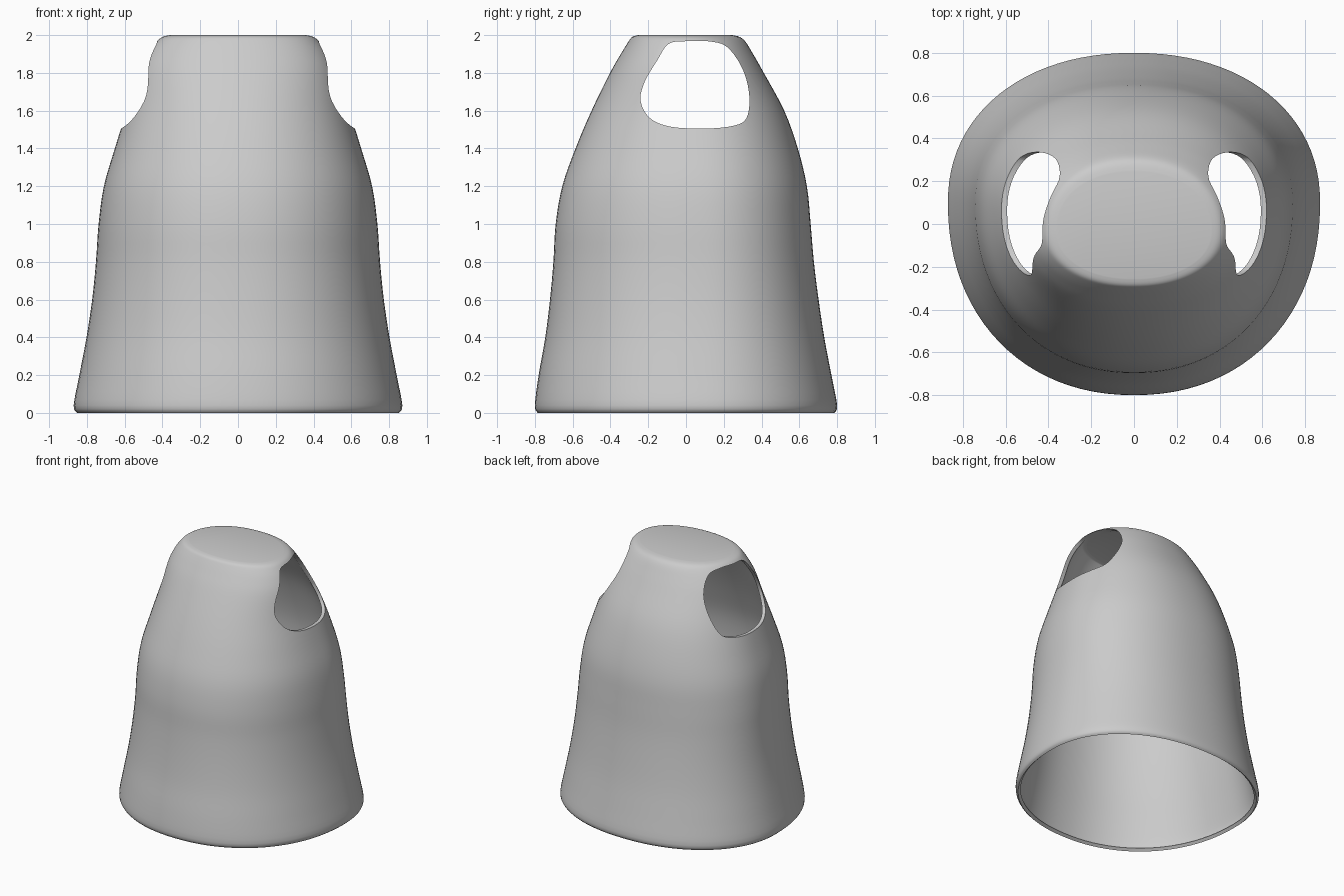
import bpy, bmesh, math

if "Cube" in bpy.data.objects:
    bpy.data.objects.remove(bpy.data.objects["Cube"])

N = 96          # points around each ring
EXP = 2.15      # roundness of the cross-section

# Ring table: height, half width, front y, back y, y of the widest point
RINGS = [
    (0.00, .852, -.785, .785, .10), (0.04, .870, -.800, .800, .10),
    (0.20, .840, -.780, .770, .10), (0.40, .802, -.745, .732, .10),
    (0.60, .772, -.720, .702, .10), (0.80, .752, -.702, .677, .10),
    (1.00, .738, -.690, .660, .09), (1.20, .710, -.655, .640, .08),
    (1.40, .652, -.585, .592, .07), (1.60, .590, -.500, .520, .05),
    (1.80, .530, -.402, .412, .00), (1.90, .480, -.345, .355, -.02),
    (1.965, .430, -.305, .315, -.03), (1.99, .400, -.285, .285, -.03),
    (2.00, .360, -.255, .245, -.03),
]


def spline(p0, p1, p2, p3, t):
    return [0.5 * (2 * b + (c - a) * t + (2 * a - 5 * b + 4 * c - d) * t * t
                   + (3 * b - a - 3 * c + d) * t ** 3)
            for a, b, c, d in zip(p0, p1, p2, p3)]


def smooth_points(pts, steps, closed):
    out, n = [], len(pts)
    for i in range(n if closed else n - 1):
        q = [pts[k % n] if closed else pts[min(max(k, 0), n - 1)]
             for k in (i - 1, i, i + 1, i + 2)]
        out += [spline(*q, s / steps) for s in range(steps)]
    return out if closed else out + [pts[-1]]


def ring_point(z, a, front, back, cy, ang):
    c, s = math.cos(ang), math.sin(ang)
    b = (back - cy) if s > 0 else (cy - front)
    e = 2 / EXP
    return (a * math.copysign(abs(c) ** e, c),
            cy + b * math.copysign(abs(s) ** e, s), min(z, 2.0))


def make_object(name, bm):
    bmesh.ops.recalc_face_normals(bm, faces=bm.faces)
    me = bpy.data.meshes.new(name)
    bm.to_mesh(me)
    bm.free()
    ob = bpy.data.objects.new(name, me)
    bpy.context.collection.objects.link(ob)
    return ob


# Bell-shaped shell, closed at the top and open at the bottom
bm = bmesh.new()
rows = []
for r in smooth_points(RINGS, 4, False):
    rows.append([bm.verts.new(ring_point(*r, 2 * math.pi * i / N)) for i in range(N)])
for lo, hi in zip(rows, rows[1:]):
    for i in range(N):
        j = (i + 1) % N
        bm.faces.new((lo[i], lo[j], hi[j], hi[i]))
bm.faces.new(rows[-1])
shell = make_object("bell_shell", bm)
# the open sheet needs outward normals for the wall to grow inward
if shell.data.polygons[-1].normal.z < 0:
    shell.data.flip_normals()

wall = shell.modifiers.new("wall", 'SOLIDIFY')
wall.thickness = 0.025
wall.offset = -1

# Side openings: rounded outline (y, z) pushed through each side
OPENING = [(-.09, 1.955), (.02, 1.968), (.13, 1.966), (.22, 1.935), (.30, 1.82),
           (.335, 1.68), (.32, 1.56), (.25, 1.52), (.10, 1.505), (-.08, 1.515),
           (-.19, 1.56), (-.24, 1.65), (-.22, 1.75), (-.15, 1.87)]
outline = smooth_points(OPENING, 5, True)
for side, label in ((-1, "left"), (1, "right")):
    bm = bmesh.new()
    a = [bm.verts.new((side * 0.22, y, z)) for y, z in outline]
    b = [bm.verts.new((side * 1.2, y, z)) for y, z in outline]
    n = len(a)
    for i in range(n):
        j = (i + 1) % n
        bm.faces.new((a[i], a[j], b[j], b[i]))
    bm.faces.new(a)
    bm.faces.new(b)
    cutter = make_object(label + "_opening_cutter", bm)
    cutter.hide_render = True
    cut = shell.modifiers.new(label + "_opening", 'BOOLEAN')
    cut.operation = 'DIFFERENCE'
    cut.solver = 'EXACT'
    cut.object = cutter

# Bake the modifiers, then remove the cutters
bpy.context.view_layer.objects.active = shell
shell.select_set(True)
for m in list(shell.modifiers):
    bpy.ops.object.modifier_apply(modifier=m.name)
for ob in list(bpy.data.objects):
    if ob is not shell:
        bpy.data.objects.remove(ob)

# Single grey finish and smooth shading
grey = bpy.data.materials.new("plain_grey")
grey.diffuse_color = (0.6, 0.6, 0.6, 1)
grey.use_nodes = True
grey.node_tree.nodes["Principled BSDF"].inputs["Base Color"].default_value = grey.diffuse_color
shell.data.materials.clear()
shell.data.materials.append(grey)
bpy.ops.object.shade_smooth_by_angle(angle=math.radians(40))
